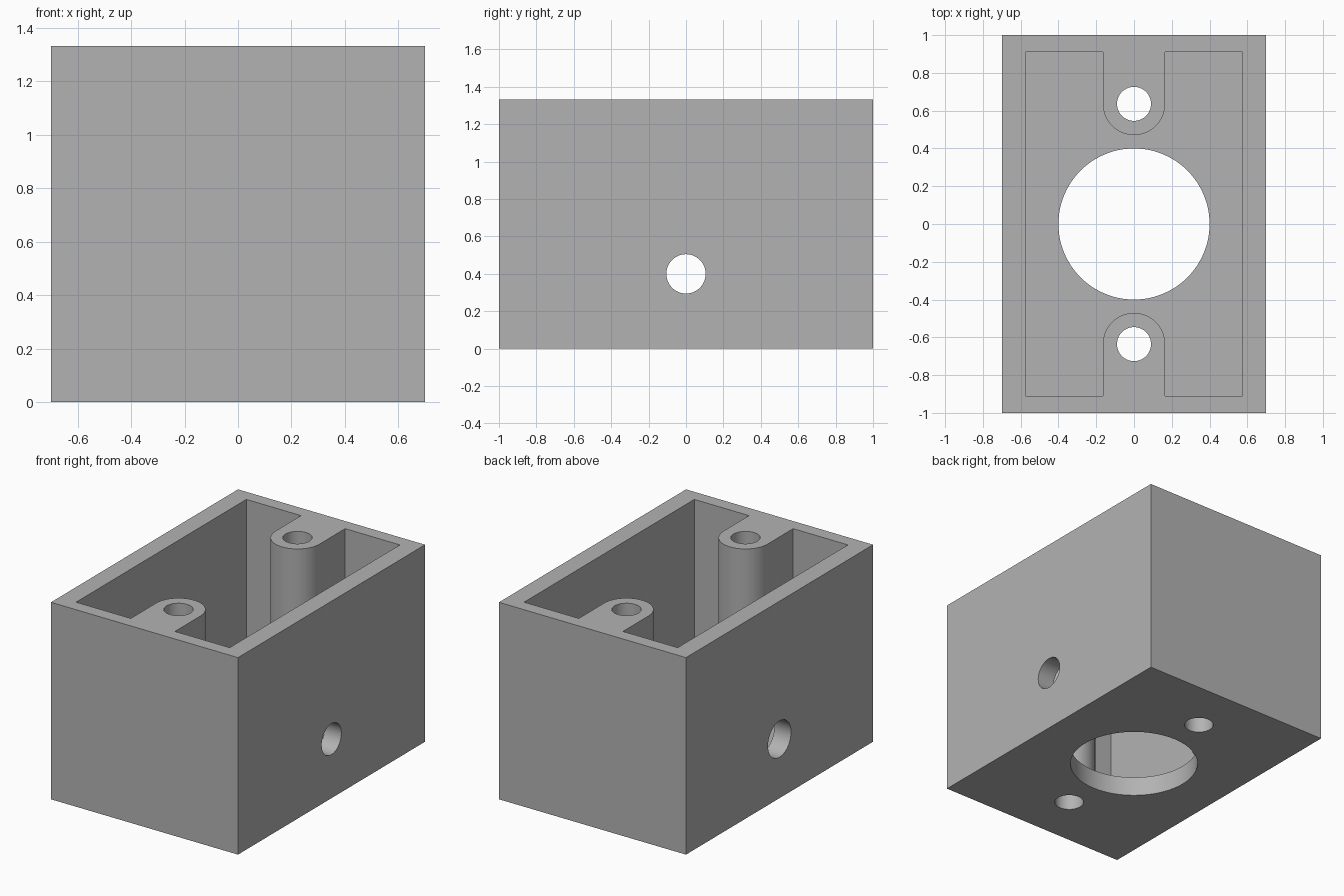
import bpy
import bmesh
from math import cos, sin, pi, radians
from mathutils import Matrix

if "Cube" in bpy.data.objects:
    bpy.data.objects.remove(bpy.data.objects["Cube"])

HALF_X, HALF_Y, HEIGHT = 0.70, 1.00, 1.333
POCKET_X, POCKET_Y, FLOOR = 0.575, 0.91, 0.13
BOSS_Y, BOSS_R = 0.636, 0.165

grey = bpy.data.materials.new("plain grey")
grey.use_nodes = True
colour = (0.45, 0.45, 0.45, 1)
grey.diffuse_color = colour
grey.node_tree.nodes["Principled BSDF"].inputs["Base Color"].default_value = colour


def prism(name, outline, bottom, top):
    """Extrude a closed xy outline between two heights."""
    bm = bmesh.new()
    base = bm.faces.new([bm.verts.new((x, y, bottom)) for x, y in outline])
    ext = bmesh.ops.extrude_face_region(bm, geom=[base])
    moved = [v for v in ext["geom"] if isinstance(v, bmesh.types.BMVert)]
    bmesh.ops.translate(bm, verts=moved, vec=(0, 0, top - bottom))
    bmesh.ops.recalc_face_normals(bm, faces=bm.faces)
    mesh = bpy.data.meshes.new(name)
    bm.to_mesh(mesh)
    bm.free()
    mesh.materials.append(grey)
    obj = bpy.data.objects.new(name, mesh)
    bpy.context.collection.objects.link(obj)
    return obj


def arc(cx, cy, r, start, end, steps):
    angles = [start + (end - start) * i / steps for i in range(steps + 1)]
    return [(cx + r * cos(a), cy + r * sin(a)) for a in angles]


def circle(cx, cy, r, steps=64):
    return arc(cx, cy, r, 0, 2 * pi, steps)[:-1]


# Outer block
corners = [(-1, -1), (1, -1), (1, 1), (-1, 1)]
box = prism("switch_box", [(x * HALF_X, y * HALF_Y) for x, y in corners], 0, HEIGHT)

# Pocket outline that leaves a rounded screw boss on each end wall
half = [(POCKET_X, POCKET_Y), (BOSS_R, POCKET_Y)]
half += arc(0, BOSS_Y, BOSS_R, 0, -pi, 32)
half += [(-BOSS_R, POCKET_Y), (-POCKET_X, POCKET_Y)]
pocket = half + [(-x, -y) for x, y in half]
cutters = [prism("pocket_cutter", pocket, FLOOR, HEIGHT + 0.2)]

# Floor opening and screw holes
cutters.append(prism("floor_opening_cutter", circle(0, 0, 0.40, 96), -0.2, FLOOR + 0.2))
for side in (-1, 1):
    cutters.append(prism("screw_hole_cutter", circle(0, side * BOSS_Y, 0.09),
                         -0.2, HEIGHT + 0.2))

# Cable holes, slightly wider on the -x wall
for side, radius in ((1, 0.105), (-1, 0.123)):
    hole = prism("cable_hole_cutter", circle(0, 0, radius), 0.4, 0.9)
    hole.data.transform(Matrix.Translation((0, 0, 0.40))
                        @ Matrix.Rotation(side * pi / 2, 4, "Y"))
    cutters.append(hole)

# Cut everything out of the block
bpy.ops.object.select_all(action="DESELECT")
bpy.context.view_layer.objects.active = box
box.select_set(True)
for cutter in cutters:
    cutter.hide_render = True
    cut = box.modifiers.new("cut", "BOOLEAN")
    cut.operation = "DIFFERENCE"
    cut.solver = "EXACT"
    cut.object = cutter
    bpy.ops.object.modifier_apply(modifier=cut.name)
    bpy.data.objects.remove(cutter)

bpy.ops.object.shade_smooth_by_angle(angle=radians(30))
